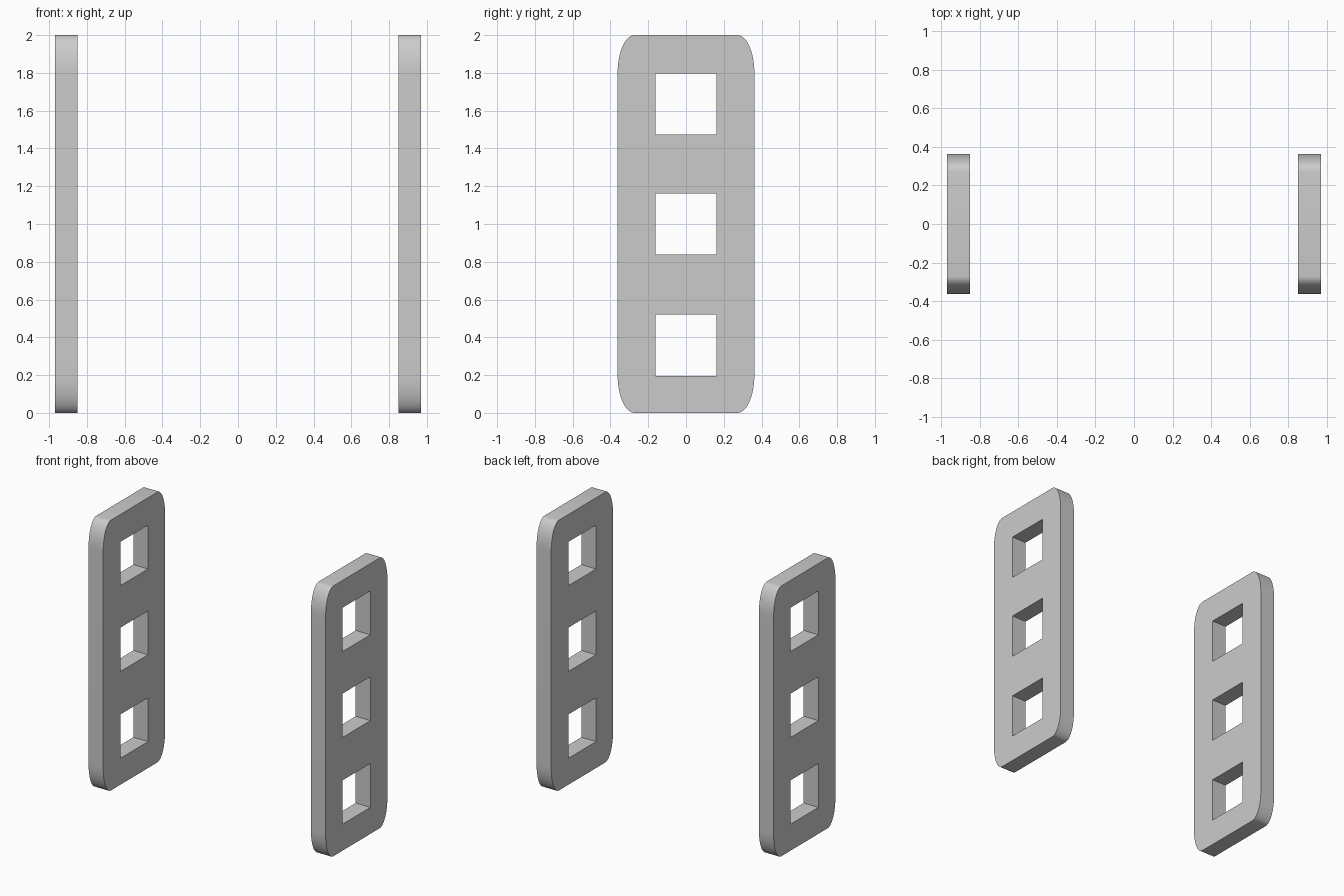
import bpy, bmesh, math
from mathutils import Matrix

if "Cube" in bpy.data.objects:
    bpy.data.objects.remove(bpy.data.objects["Cube"])

HALF_W, HEIGHT, THICK = 0.362, 2.0, 0.12
RY, RZ, STEPS = 0.09, 0.2, 12      # elliptical corner radii
HOLE = 0.162                       # half size of the square windows


def rounded_outline():
    pts = []
    for q, (sy, sz) in enumerate([(1, 1), (-1, 1), (-1, -1), (1, -1)]):
        for i in range(STEPS + 1):
            a = math.pi / 2 * (q + i / STEPS)
            pts.append((sy * (HALF_W - RY) + RY * math.cos(a),
                        HEIGHT / 2 + sz * (HEIGHT / 2 - RZ) + RZ * math.sin(a)))
    return pts


def square(cz):
    return [(-HOLE, cz - HOLE), (HOLE, cz - HOLE), (HOLE, cz + HOLE), (-HOLE, cz + HOLE)]


def plate(name, x):
    # Filled 2D profile with window holes, extruded to the plate thickness
    curve = bpy.data.curves.new(name + "_profile", 'CURVE')
    curve.dimensions = '2D'
    curve.fill_mode = 'BOTH'
    curve.extrude = THICK / 2
    for pts in [rounded_outline()] + [square(z) for z in (0.358, 1.0, 1.635)]:
        sp = curve.splines.new('POLY')
        sp.points.add(len(pts) - 1)
        for p, (u, v) in zip(sp.points, pts):
            p.co = (u, v, 0, 1)
        sp.use_cyclic_u = True
    tmp = bpy.data.objects.new(name + "_tmp", curve)
    mesh = bpy.data.meshes.new_from_object(tmp)
    bpy.data.objects.remove(tmp)

    # Stand the plate up: profile in the YZ plane, thickness along x
    mesh.transform(Matrix(((0, 0, 1, x), (1, 0, 0, 0), (0, 1, 0, 0), (0, 0, 0, 1))))
    bm = bmesh.new()
    bm.from_mesh(mesh)
    bmesh.ops.remove_doubles(bm, verts=bm.verts, dist=1e-4)
    bmesh.ops.recalc_face_normals(bm, faces=bm.faces)
    bm.to_mesh(mesh)
    bm.free()

    obj = bpy.data.objects.new(name, mesh)
    bpy.context.collection.objects.link(obj)
    bpy.ops.object.select_all(action='DESELECT')
    obj.select_set(True)
    bpy.context.view_layer.objects.active = obj
    bpy.ops.object.shade_smooth_by_angle(angle=math.radians(30))


# Two matching side plates
plate("left_side_plate", -0.91)
plate("right_side_plate", 0.91)
